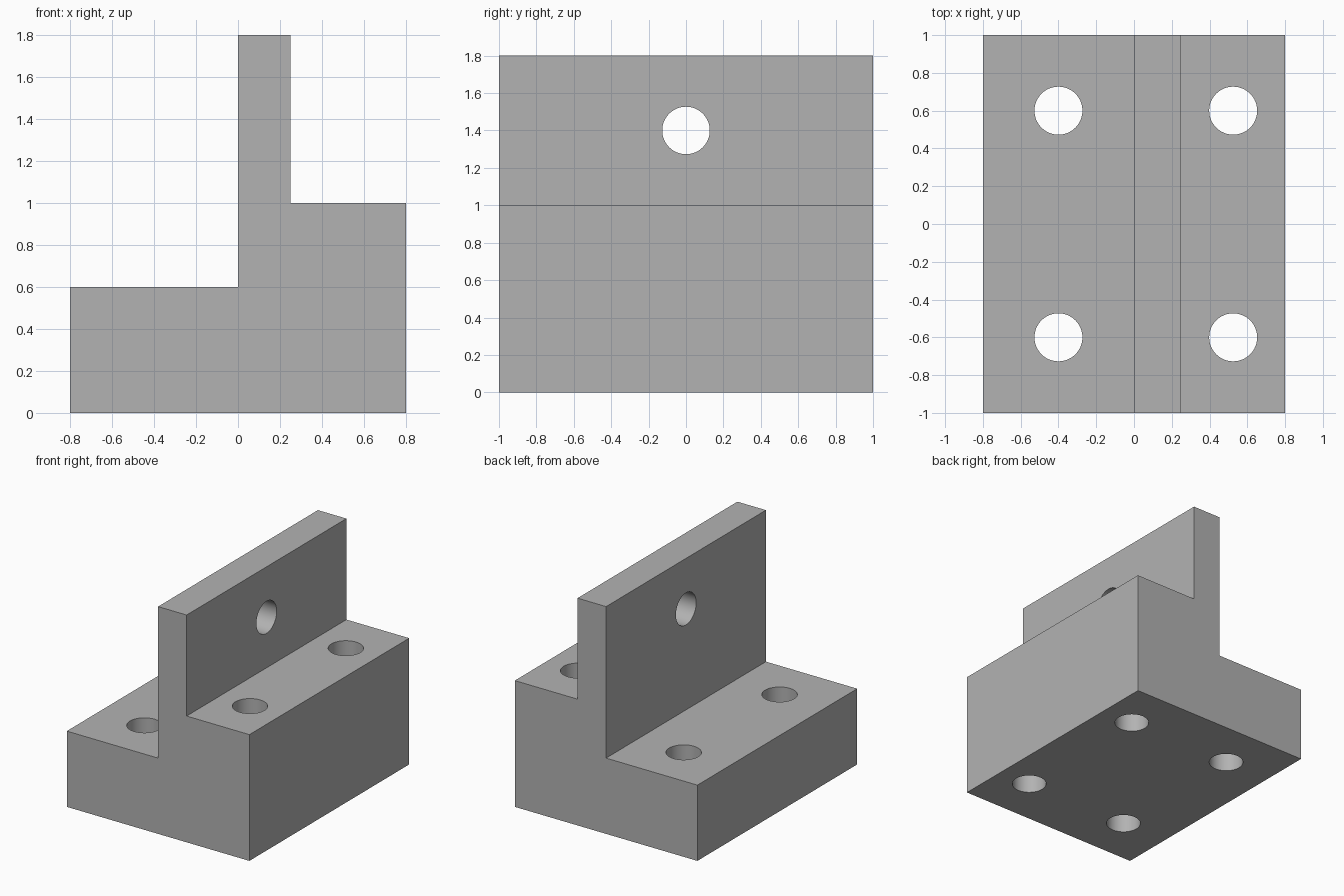
import bpy
import bmesh
import math
from mathutils import Vector

cube = bpy.data.objects.get("Cube")
if cube:
    bpy.data.objects.remove(cube, do_unlink=True)

HALF_X, HALF_Y = 0.8, 1.0
WALL = 0.25
LOW, MID, TOP = 0.6, 1.0, 1.8
RADIUS = 0.127

# Single flat colour
grey = bpy.data.materials.new("plain grey")
grey.use_nodes = True
colour = (0.448, 0.448, 0.448, 1)
grey.diffuse_color = colour
grey.node_tree.nodes["Principled BSDF"].inputs["Base Color"].default_value = colour

# Stepped profile extruded along y
profile = [(-HALF_X, 0), (HALF_X, 0), (HALF_X, MID), (WALL, MID),
           (WALL, TOP), (0, TOP), (0, LOW), (-HALF_X, LOW)]
bm = bmesh.new()
face = bm.faces.new([bm.verts.new((x, -HALF_Y, z)) for x, z in profile])
result = bmesh.ops.extrude_face_region(bm, geom=[face])
moved = [v for v in result["geom"] if isinstance(v, bmesh.types.BMVert)]
bmesh.ops.translate(bm, verts=moved, vec=Vector((0, 2 * HALF_Y, 0)))
bmesh.ops.recalc_face_normals(bm, faces=bm.faces[:])
mesh = bpy.data.meshes.new("stepped_block")
bm.to_mesh(mesh)
bm.free()
block = bpy.data.objects.new("stepped_block", mesh)
bpy.context.collection.objects.link(block)
mesh.materials.append(grey)


def drill(name, location, depth, rotation=(0, 0, 0)):
    """Cut a round through hole in the block."""
    bpy.ops.mesh.primitive_cylinder_add(vertices=64, radius=RADIUS, depth=depth,
                                        location=location, rotation=rotation)
    cutter = bpy.context.object
    cutter.name = name
    cutter.hide_render = True
    cutter.data.materials.append(grey)
    mod = block.modifiers.new(name, "BOOLEAN")
    mod.operation = "DIFFERENCE"
    mod.solver = "EXACT"
    mod.object = cutter
    bpy.context.view_layer.objects.active = block
    bpy.ops.object.modifier_apply(modifier=name)
    bpy.data.objects.remove(cutter, do_unlink=True)


# Four vertical mounting holes, two per step
for x in (-0.4, (WALL + HALF_X) / 2):
    for y in (-0.6, 0.6):
        drill("mounting_hole", (x, y, 0.5), 3)

# Cross hole through the upright wall
drill("wall_hole", (WALL / 2, 0, 1.4), 1, (0, math.pi / 2, 0))

# Smooth bores with sharp block edges
bpy.ops.object.select_all(action="DESELECT")
block.select_set(True)
bpy.context.view_layer.objects.active = block
bpy.ops.object.shade_smooth_by_angle(angle=math.radians(30))
